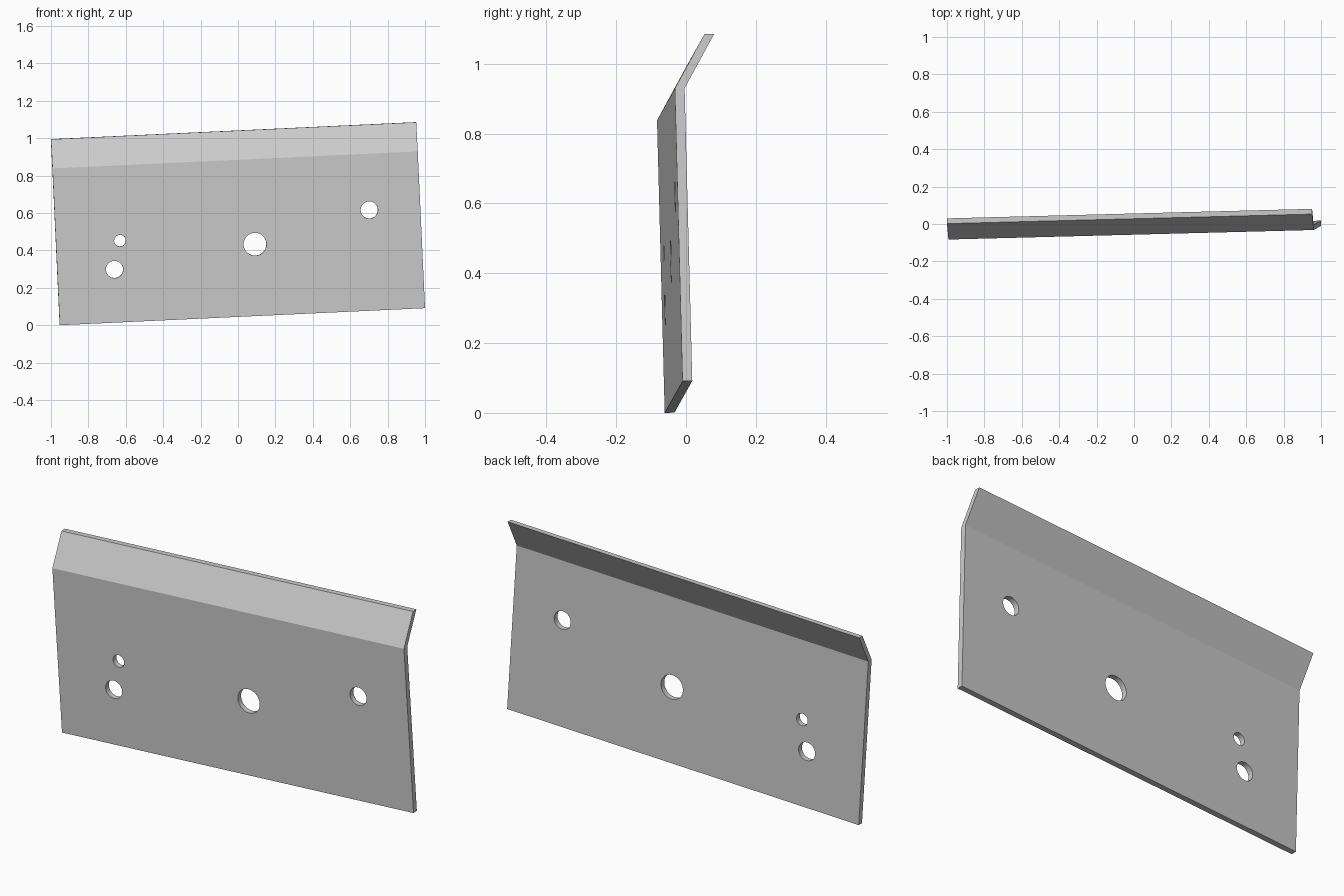
import bpy, bmesh, math
from mathutils import Vector

if "Cube" in bpy.data.objects:
    bpy.data.objects.remove(bpy.data.objects["Cube"])

# Folded sheet: profile at the left end, swept along the slightly tilted length
LENGTH = Vector((1.953, 0.051, 0.091))
PROFILE = [Vector((-0.953, -0.061, 0.0)),     # bottom edge
           Vector((-0.992, -0.083, 0.838)),   # fold line
           Vector((-1.0, 0.002, 0.994))]      # top of the bent flange
NORMAL = (PROFILE[1] - PROFILE[0]).cross(LENGTH).normalized()
if NORMAL.y < 0:
    NORMAL = -NORMAL
THICK = NORMAL * 0.028

bm = bmesh.new()
outline = PROFILE + [p + THICK for p in reversed(PROFILE)]
left = [bm.verts.new(p) for p in outline]
right = [bm.verts.new(p + LENGTH) for p in outline]
for i in range(6):
    j = (i + 1) % 6
    bm.faces.new((left[i], left[j], right[j], right[i]))
for ring in (left, right):          # each end is two quads meeting at the fold
    bm.faces.new((ring[0], ring[1], ring[4], ring[5]))
    bm.faces.new((ring[1], ring[2], ring[3], ring[4]))
bmesh.ops.recalc_face_normals(bm, faces=bm.faces)
mesh = bpy.data.meshes.new("bent_plate")
bm.to_mesh(mesh)
bm.free()
plate = bpy.data.objects.new("bent_plate", mesh)
bpy.context.collection.objects.link(plate)
bpy.context.view_layer.objects.active = plate


def drill(x, z, radius):
    """Cut a round hole square to the plate at front-view position x, z."""
    p0 = PROFILE[0]
    y = p0.y - (NORMAL.x * (x - p0.x) + NORMAL.z * (z - p0.z)) / NORMAL.y
    bpy.ops.mesh.primitive_cylinder_add(
        vertices=48, radius=radius, depth=0.15, location=(x, y, z),
        rotation=NORMAL.to_track_quat('Z', 'Y').to_euler())
    cutter = bpy.context.object
    cutter.name = "hole_cutter"
    cutter.hide_render = True
    bpy.context.view_layer.objects.active = plate
    mod = plate.modifiers.new("hole", 'BOOLEAN')
    mod.operation = 'DIFFERENCE'
    mod.solver = 'EXACT'
    mod.object = cutter
    bpy.ops.object.modifier_apply(modifier=mod.name)
    bpy.data.objects.remove(cutter)


# Mounting holes: x, z, radius
for hole in ((-0.66, 0.298, 0.046), (-0.631, 0.452, 0.031),
             (0.091, 0.433, 0.061), (0.702, 0.616, 0.046)):
    drill(*hole)

# Smooth hole walls, crisp fold and edges
plate.select_set(True)
bpy.context.view_layer.objects.active = plate
bpy.ops.object.shade_smooth_by_angle(angle=math.radians(15))
